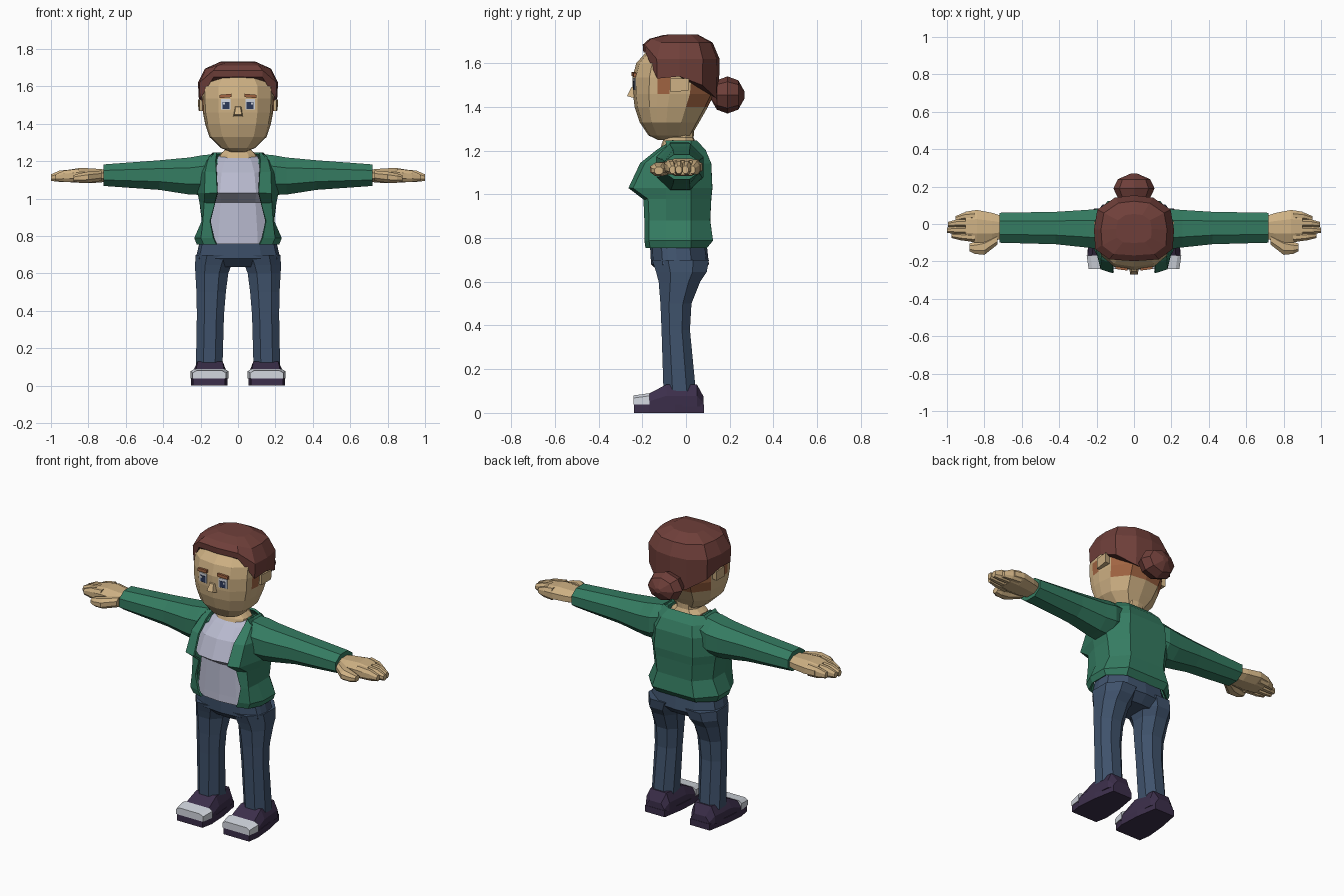
import bpy, bmesh, math

if "Cube" in bpy.data.objects:
    bpy.data.objects.remove(bpy.data.objects["Cube"])

def material(name, rgb):
    m = bpy.data.materials.new(name)
    m.diffuse_color = (*rgb, 1)
    m.use_nodes = True
    m.node_tree.nodes["Principled BSDF"].inputs["Base Color"].default_value = m.diffuse_color
    return m

SKIN = material("skin", (0.62, 0.44, 0.23))
GREEN = material("jacket_green", (0.035, 0.20, 0.12))
DENIM = material("denim_blue", (0.05, 0.085, 0.15))
PURPLE = material("shoe_purple", (0.045, 0.028, 0.07))
HAIR = material("hair_brown", (0.16, 0.05, 0.042))
AUBURN = material("short_hair_auburn", (0.36, 0.13, 0.055))
SHIRT = material("shirt_lavender", (0.48, 0.49, 0.62))
WHITE = material("white", (0.65, 0.68, 0.74))
IRIS = material("iris_navy", (0.025, 0.04, 0.10))

def loft(name, rings, mat, mirror=False, closed=True, solid=0):
    """Bridge equal-length rings of points; closed lofts are capped."""
    bm = bmesh.new()
    vs = [[bm.verts.new(p) for p in r] for r in rings]
    n = len(rings[0])
    for a, b in zip(vs, vs[1:]):
        for i in range(n if closed else n - 1):
            j = (i + 1) % n
            bm.faces.new((a[i], a[j], b[j], b[i]))
    if closed:
        bm.faces.new(vs[0])
        bm.faces.new(vs[-1])
    bmesh.ops.recalc_face_normals(bm, faces=bm.faces)
    me = bpy.data.meshes.new(name)
    bm.to_mesh(me)
    bm.free()
    me.materials.append(mat)
    ob = bpy.data.objects.new(name, me)
    bpy.context.collection.objects.link(ob)
    if mirror:
        m = ob.modifiers.new("mirror", 'MIRROR')
        m.use_clip = True
        m.merge_threshold = 0.0005
    if solid:
        s = ob.modifiers.new("thickness", 'SOLIDIFY')
        s.thickness = solid
        s.offset = 0
    return ob

def body_ring(z, hw, yf, yb):
    """Horizontal section with a flattened front, symmetric in x."""
    half = [(0, 0), (.55, .04), (.92, .2), (.97, .3), (1, .45), (.95, .7), (.55, .96), (0, 1)]
    full = half + [(-u, t) for u, t in half[-2:0:-1]]
    return [(u * hw, yf + t * (yb - yf), z) for u, t in full]

def oct_ring(a0, a1, b0, b1, c=0.28):
    """Rectangle with cut corners, as 2D points."""
    da, db = (a1 - a0) * c, (b1 - b0) * c
    return [(a0 + da, b0), (a1 - da, b0), (a1, b0 + db), (a1, b1 - db),
            (a1 - da, b1), (a0 + da, b1), (a0, b1 - db), (a0, b0 + db)]

def z_ring(z, *box):
    return [(a, b, z) for a, b in oct_ring(*box)]

def x_ring(x, *box):
    return [(x, a, b) for a, b in oct_ring(*box)]

# Trousers: pelvis and legs
loft("pelvis", [body_ring(*r) for r in [
    (.77, .205, -.165, .095), (.68, .226, -.16, .105), (.635, .18, -.11, .06)]], DENIM)
loft("leg", [z_ring(*r) for r in [
    (.70, .01, .226, -.155, .105), (.645, .035, .23, -.137, .095),
    (.60, .052, .228, -.125, .065), (.50, .065, .222, -.117, .025),
    (.38, .075, .22, -.112, .018), (.10, .083, .225, -.103, .045)]], DENIM, mirror=True)

# Shoes: upper, sole and toe cap
loft("shoe_upper", [[(x0, y, .03), (x1, y, .03), (x1, y, zt * .6), (x1 - .025, y, zt),
                     (x0 + .02, y, zt), (x0, y, zt * .6)] for y, x0, x1, zt in [
    (.08, .09, .21, .075), (.05, .075, .228, .13), (-.09, .062, .24, .13),
    (-.175, .055, .25, .085), (-.22, .07, .24, .07)]], PURPLE, mirror=True)
loft("shoe_sole", [[(x0, y, 0), (x1, y, 0), (x1, y, .038), (x0, y, .038)]
                   for y, x0, x1 in [(.082, .085, .215), (-.05, .062, .24),
                                     (-.17, .056, .25), (-.238, .07, .24)]], PURPLE, mirror=True)
loft("shoe_toe_cap", [[(x0, y, .038), (x1, y, .038), (x1, y, zt - .012), (x1 - .02, y, zt),
                       (x0 + .02, y, zt), (x0, y, zt - .012)] for y, x0, x1, zt in [
    (-.168, .052, .253, .09), (-.24, .065, .243, .08)]], WHITE, mirror=True)

# Shirt
loft("shirt", [body_ring(*r) for r in [
    (.757, .19, -.18, .07), (.80, .19, -.178, .08), (.98, .17, -.172, .08),
    (1.03, .175, -.247, .08), (1.14, .16, -.20, .08), (1.20, .13, -.135, .05),
    (1.23, .10, -.10, .03)]], SHIRT)

# Open jacket: z, opening half width, front y, half width, back y
def jacket_ring(z, xo, yf, xs, yb):
    ym = -.03
    return [(xo, yf, z), ((xo + xs) / 2 + .015, yf + .02, z), (xs, ym - .06, z),
            (xs, ym + .05, z), (xs * .6, yb, z), (0, yb, z)]

loft("jacket_body", [jacket_ring(*r) for r in [
    (.757, .115, -.18, .215, .09), (.79, .13, -.185, .228, .118), (.88, .148, -.185, .188, .105),
    (.98, .122, -.19, .20, .11), (1.03, .11, -.258, .21, .115), (1.14, .115, -.205, .20, .11),
    (1.20, .118, -.13, .17, .085), (1.243, .112, -.06, .13, .045)]],
    GREEN, mirror=True, closed=False, solid=.012)
loft("sleeve", [x_ring(*r) for r in [
    (.11, -.12, .06, 1.05, 1.24), (.19, -.135, .08, 1.02, 1.232), (.26, -.125, .075, 1.022, 1.22),
    (.42, -.108, .065, 1.047, 1.205), (.72, -.10, .06, 1.068, 1.183)]], GREEN, mirror=True)

# Hands
loft("palm", [x_ring(*r) for r in [
    (.70, -.075, .04, 1.09, 1.155), (.76, -.095, .06, 1.085, 1.16),
    (.84, -.10, .075, 1.085, 1.165), (.90, -.09, .066, 1.088, 1.155)]], SKIN, mirror=True)
for name, yc, tip in [("little_finger", .045, .955), ("ring_finger", .004, .995),
                      ("middle_finger", -.036, 1.0), ("index_finger", -.073, .975)]:
    yt = yc * .75 - .006
    loft(name, [x_ring(.85, yc - .023, yc + .023, 1.09, 1.16),
                x_ring(tip - .045, yc * .9 - .021, yc * .9 + .02, 1.09, 1.15),
                x_ring(tip, yt - .014, yt + .014, 1.095, 1.13)], SKIN, mirror=True)
loft("thumb", [x_ring(*r) for r in [
    (.73, -.11, -.05, 1.095, 1.15), (.80, -.165, -.08, 1.085, 1.145),
    (.85, -.16, -.095, 1.085, 1.135), (.88, -.145, -.105, 1.092, 1.125)]], SKIN, mirror=True)

# Neck and head
loft("neck", [body_ring(*r) for r in [
    (1.17, .11, -.13, .06), (1.235, .10, -.11, .045), (1.26, .07, -.10, .035),
    (1.34, .065, -.10, .04)]], SKIN)
head = loft("head", [body_ring(*r) for r in [
    (1.25, .04, -.13, 0), (1.27, .09, -.172, .025), (1.33, .153, -.212, .06),
    (1.40, .176, -.235, .10), (1.46, .188, -.243, .13), (1.535, .192, -.245, .14),
    (1.60, .19, -.228, .14), (1.66, .145, -.175, .11)]], SKIN)
# Short hair at the sideburns and behind the ears
head.data.materials.append(AUBURN)
for p in head.data.polygons:
    c = p.center
    sideburn = 1.46 < c.z < 1.54 and -.14 < c.y < -.08 and abs(c.x) > .17
    behind_ear = (1.46 if c.y < .05 else 1.40) < c.z < 1.54 and c.y > .03
    if sideburn or behind_ear:
        p.material_index = 1

loft("ear", [[(.17, -.065, 1.47), (.17, .005, 1.475), (.17, .01, 1.525), (.17, -.065, 1.525)],
             [(.206, -.07, 1.468), (.212, .012, 1.475), (.214, .015, 1.53), (.206, -.07, 1.53)]],
     SKIN, mirror=True)
loft("nose", [[(-.018, -.235, 1.495), (.018, -.235, 1.495), (.026, -.235, 1.44), (-.026, -.235, 1.44)],
              [(-.012, -.25, 1.49), (.012, -.25, 1.49), (.02, -.27, 1.45), (-.02, -.27, 1.45)]], SKIN)

# Eyes and brows as thin plates following the face
def face_plate(name, x0, x1, z0, z1, lift, mat, tilt=0):
    def y(x):
        return -.245 + .137 * x
    loft(name, [[(x, y(x) + d, z) for x, z in
                 [(x0, z0), (x1, z0 + tilt), (x1, z1 + tilt), (x0, z1)]]
                for d in (-lift, .004)], mat, mirror=True)

face_plate("eye_white", .04, .092, 1.478, 1.533, .003, WHITE)
face_plate("iris", .046, .084, 1.48, 1.518, .005, IRIS)
face_plate("eye_highlight", .069, .079, 1.503, 1.513, .007, WHITE)
face_plate("eyebrow", .035, .10, 1.543, 1.561, .009, AUBURN, -.006)

# Hair cap with a hairline that drops at the sides, and a bun
outline = [(0, -.195, 1.65), (.13, -.186, 1.65), (.203, -.132, 1.53), (.21, -.03, 1.54),
           (.192, .075, 1.50), (.10, .138, 1.44), (0, .15, 1.42)]
outline += [(-x, y, z) for x, y, z in outline[-2:0:-1]]

def hair_ring(s, z, front_z, cy=-.025):
    return [(x * s, cy + (y - cy) * s, front_z if y < -.15 else z) for x, y, _ in outline]

loft("hair", [outline, hair_ring(1.02, 1.62, 1.685), hair_ring(.84, 1.695, 1.712),
              hair_ring(.45, 1.732, 1.73)], HAIR)
bun = []
for a in (-80, -38, 0, 38, 80):
    r, h = math.cos(math.radians(a)), math.sin(math.radians(a))
    bun.append([(.11 * r * math.cos(t * math.pi / 4), .19 + .08 * h,
                 1.455 + .085 * r * math.sin(t * math.pi / 4)) for t in range(8)])
loft("hair_bun", bun, HAIR)
